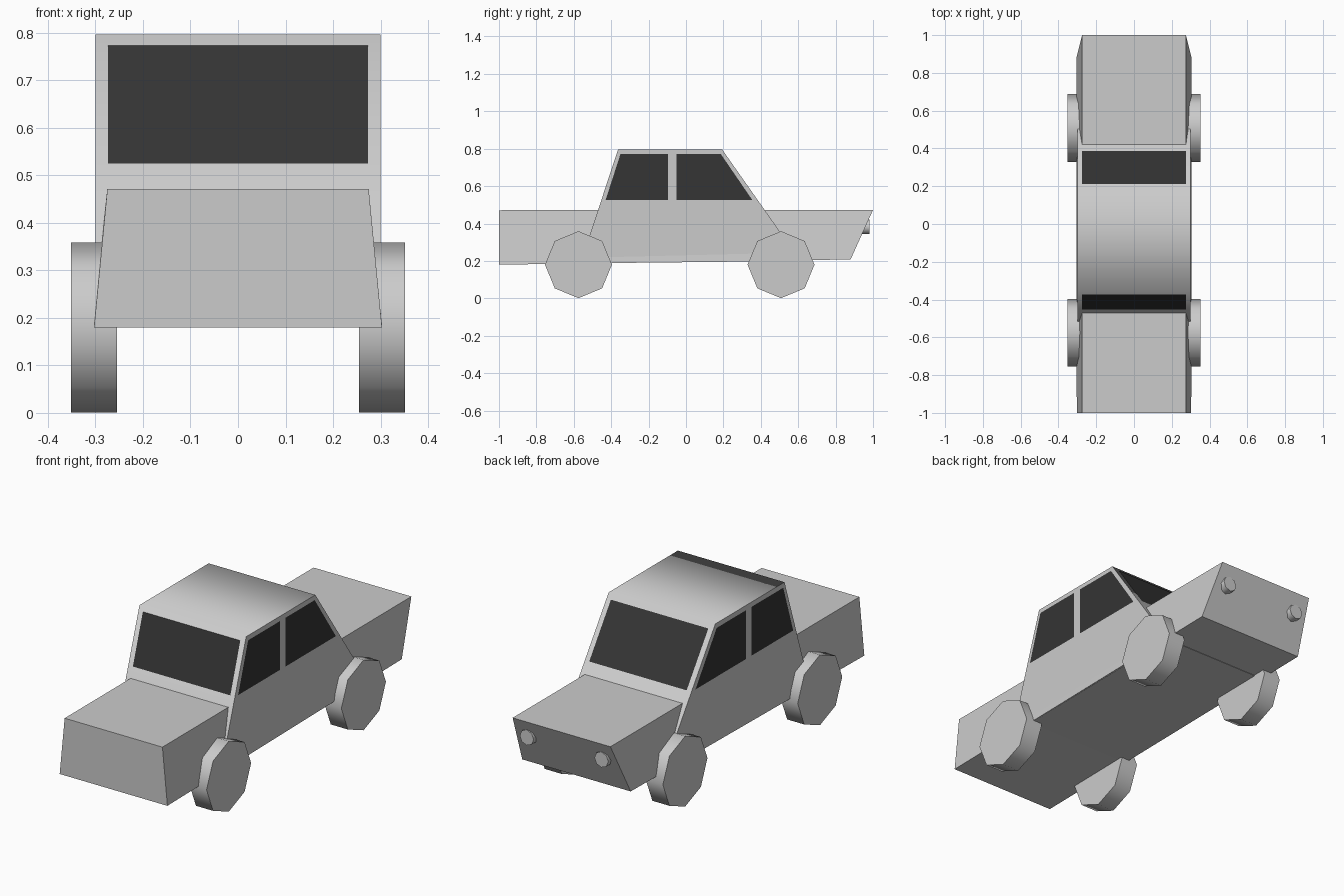
import bpy, math
from mathutils import Matrix

if "Cube" in bpy.data.objects:
    bpy.data.objects.remove(bpy.data.objects["Cube"])

glass = bpy.data.materials.new("dark_glass")
glass.diffuse_color = (0.035, 0.035, 0.035, 1)
glass.use_nodes = True
glass.node_tree.nodes["Principled BSDF"].inputs["Base Color"].default_value = glass.diffuse_color


def add_mesh(name, verts, faces, mat=None, smooth=None):
    me = bpy.data.meshes.new(name)
    me.from_pydata(verts, [], faces)
    ob = bpy.data.objects.new(name, me)
    bpy.context.collection.objects.link(ob)
    if mat:
        me.materials.append(mat)
    if smooth:
        shade(ob, smooth)
    return ob


def shade(ob, angle):
    bpy.ops.object.select_all(action='DESELECT')
    ob.select_set(True)
    bpy.context.view_layer.objects.active = ob
    bpy.ops.object.shade_smooth_by_angle(angle=math.radians(angle))


def side_prism(name, profile, half_widths, smooth=None):
    """Solid from a counter-clockwise (y, z) profile with a half width per point."""
    n = len(profile)
    verts = [(s * w, y, z) for s in (1, -1) for (y, z), w in zip(profile, half_widths)]
    faces = [tuple(range(n)), tuple(range(2 * n - 1, n - 1, -1))]
    faces += [(i, i + n, (i + 1) % n + n, (i + 1) % n) for i in range(n)]
    return add_mesh(name, verts, faces, smooth=smooth)


def cylinder(name, x, y, z, r, depth, axis, smooth):
    bpy.ops.mesh.primitive_cylinder_add(vertices=8, radius=r, depth=depth)
    ob = bpy.context.object
    ob.name = name
    turn = Matrix.Rotation(math.pi / 2, 4, axis)
    ob.data.transform(Matrix.Translation((x, y, z)) @ turn)
    shade(ob, smooth)


# Lower body with sides leaning inward and a raked nose
side_prism("lower_body", [(-1, .18), (.88, .208), (1, .473), (-1, .471)],
           [.303, .305, .275, .275])

# Cabin running down through the body
side_prism("cabin", [(-.565, .187), (.612, .2), (.193, .796), (-.363, .796)],
           [.3] * 4, smooth=75)

# Side windows
rear = [(-.43, .525), (-.095, .525), (-.095, .773), (-.35, .773)]
front = [(-.05, .525), (.355, .525), (.185, .773), (-.05, .773)]
for label, outline in (("rear", rear), ("front", front)):
    for side, s in (("right", 1), ("left", -1)):
        add_mesh(f"{label}_{side}_window", [(s * .302, y, z) for y, z in outline],
                 [(0, 1, 2, 3)[::s]], glass)

# Sloped end windows
for name, y0, y1, d in (("windscreen", .386, .212, -1), ("back_window", -.453, -.373, 1)):
    w = .274
    add_mesh(name, [(-w, y0, .525), (w, y0, .525), (w, y1, .773), (-w, y1, .773)],
             [(0, 1, 2, 3)[::d]], glass)

# Wheels and headlights
for side, s in (("right", 1), ("left", -1)):
    for label, y in (("front", .508), ("rear", -.575)):
        cylinder(f"{label}_{side}_wheel", s * .303, y, .18, .179, .096, 'Y', 60)
    cylinder(f"{side}_headlight", s * .21, .955, .382, .039, .05, 'X', 60)
